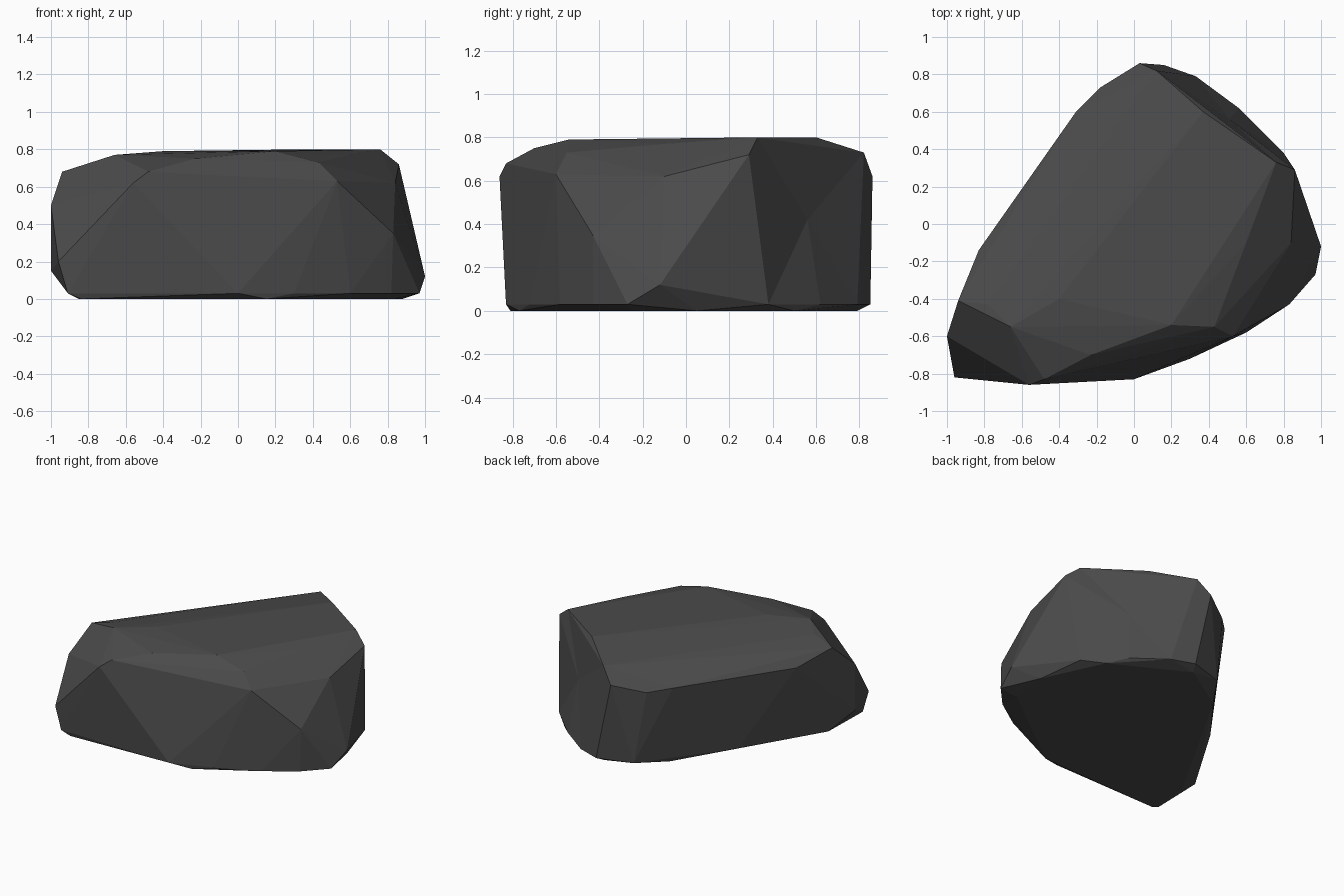
import bpy
import bmesh
from mathutils import Vector

default_cube = bpy.data.objects.get("Cube")
if default_cube:
    bpy.data.objects.remove(default_cube, do_unlink=True)


def make_material(name, colour):
    material = bpy.data.materials.new(name)
    material.use_nodes = True
    material.diffuse_color = colour
    material.node_tree.nodes["Principled BSDF"].inputs["Base Color"].default_value = colour
    return material


def press_dent(bm, direction, centre):
    """Replace the facets facing a direction with a shallow hollow."""
    facing = Vector(direction).normalized()
    facets = [face for face in bm.faces if face.normal.dot(facing) > .95]
    rim = [edge for edge in bm.edges
           if sum(face in facets for face in edge.link_faces) == 1]
    bmesh.ops.delete(bm, geom=facets, context="FACES_KEEP_BOUNDARY")
    hollow = bm.verts.new(centre)
    for edge in rim:
        bm.faces.new((*edge.verts, hollow))


def rock_object(name, sections, material):
    """Wrap a faceted stone skin around a stack of cross-section points."""
    bm = bmesh.new()
    for section in sections:
        for point in section:
            bm.verts.new(point)
    result = bmesh.ops.convex_hull(bm, input=bm.verts[:], use_existing_faces=False)
    leftovers = {item for key in ("geom_interior", "geom_unused")
                 for item in result[key] if isinstance(item, bmesh.types.BMVert)}
    bmesh.ops.delete(bm, geom=list(leftovers), context="VERTS")
    bmesh.ops.recalc_face_normals(bm, faces=bm.faces[:])
    # Chipped hollow in the back wall
    press_dent(bm, (.64, .75, .15), (.51, .56, .42))
    # Merge almost coplanar triangles into broad facets
    bmesh.ops.dissolve_limit(bm, angle_limit=0.03, verts=bm.verts[:], edges=bm.edges[:])
    bmesh.ops.recalc_face_normals(bm, faces=bm.faces[:])
    mesh = bpy.data.meshes.new(name)
    bm.to_mesh(mesh)
    bm.free()
    mesh.materials.append(material)
    mesh.polygons.foreach_set("use_smooth", [False] * len(mesh.polygons))
    rock = bpy.data.objects.new(name, mesh)
    bpy.context.collection.objects.link(rock)
    return rock


def level(outline, height):
    """Place a flat outline at one height."""
    return [(x, y, height) for x, y in outline]


# Flat underside
underside = level([(-.84, -.81), (.15, -.77), (.84, -.25), (.88, .05),
                   (.67, .5), (.13, .79), (-.25, .55), (-.85, -.5)], 0)

# Lower edge that rounds into the walls
foot = level([(-.91, -.82), (0, -.83), (.3, -.72), (.6, -.58), (.82, -.43),
              (.97, -.27), (.8, .38), (.56, .62), (.33, .79), (.16, .85),
              (-.1, .77), (-.55, .16), (-.9, -.42)], .03)

# Widest part of the walls
belly = [(-.96, -.82, .2), (-1, -.6, .15), (-1, -.6, .5), (1, -.12, .12),
         (.83, -.43, .35), (.88, -.29, .31)]

# Upper edge of the walls
shoulder = [(-.56, -.86, .62), (-.94, -.41, .68), (-.83, -.14, .6), (-.6, .16, .6),
            (-.31, .6, .59), (-.18, .73, .57), (.03, .86, .62), (.86, .29, .72),
            (.84, -.1, .62), (.53, -.6, .63)]

# Broad, gently sloping top
crown = [(-.48, -.83, .68), (-.23, -.7, .75), (.2, -.54, .79), (.43, -.55, .73),
         (.6, -.1, .77), (.76, .33, .8), (.37, .6, .8), (.12, .82, .73),
         (-.66, -.55, .77), (-.4, -.4, .79), (-.78, -.43, .73)]

dark_stone = make_material("dark_stone", (.07, .07, .07, 1))
rock_object("boulder", [underside, foot, belly, shoulder, crown], dark_stone)
